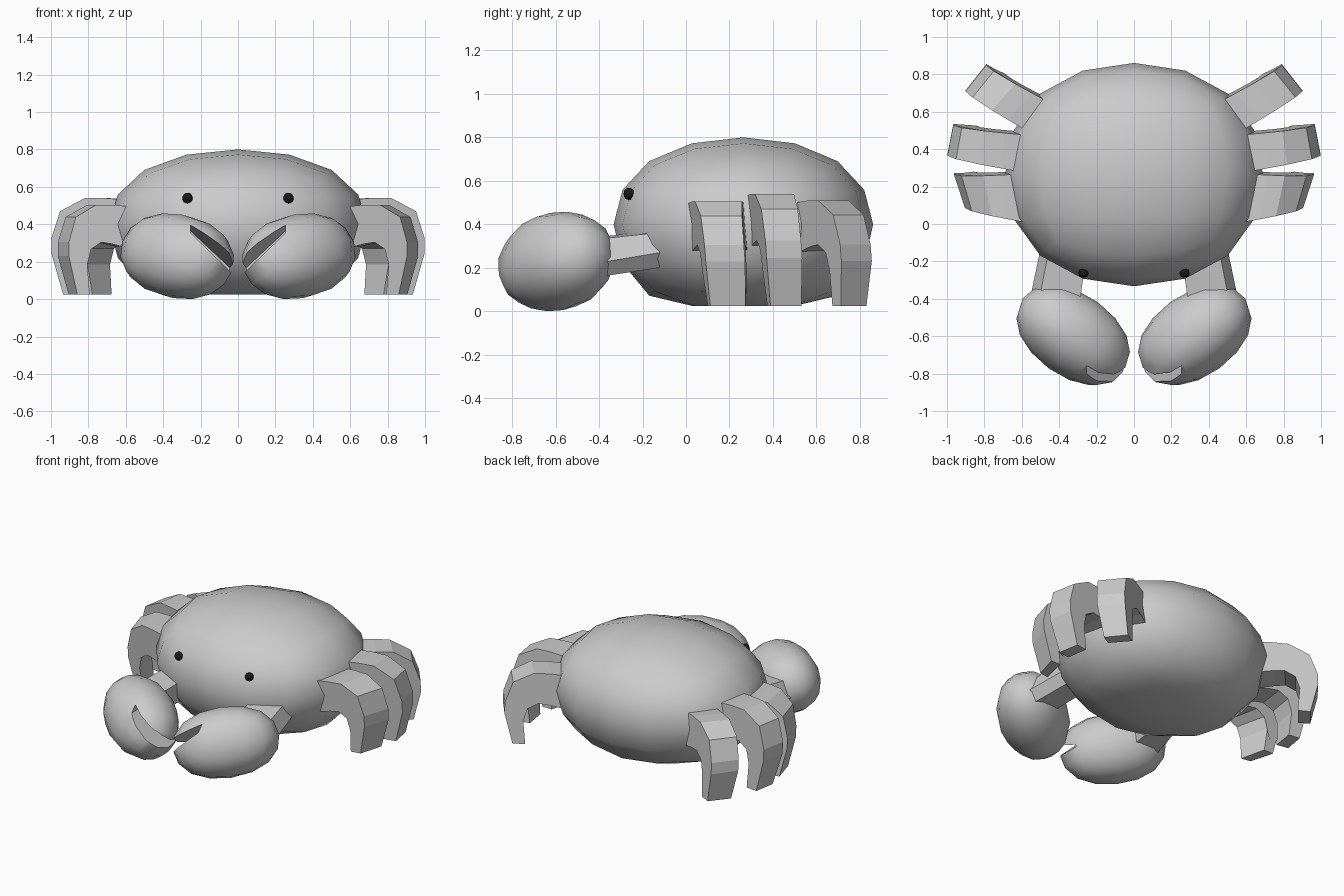
import bpy, bmesh
from math import radians
from mathutils import Vector, Matrix

if "Cube" in bpy.data.objects:
    bpy.data.objects.remove(bpy.data.objects["Cube"])


def evaluated_copy(ob):
    dg = bpy.context.evaluated_depsgraph_get()
    return bpy.data.meshes.new_from_object(ob.evaluated_get(dg))


def add(name, mesh, smooth=False):
    ob = bpy.data.objects.new(name, mesh)
    bpy.context.collection.objects.link(ob)
    for p in mesh.polygons:
        p.use_smooth = smooth
    return ob


def from_bmesh(name, bm, smooth=False):
    bmesh.ops.recalc_face_normals(bm, faces=bm.faces[:])
    mesh = bpy.data.meshes.new(name)
    bm.to_mesh(mesh)
    bm.free()
    return add(name, mesh, smooth)


def ball(name, centre, radii, rot=Matrix(), floor=None):
    """Rounded cube: two subdivision levels, stretched to the given radii."""
    bm = bmesh.new()
    bmesh.ops.create_cube(bm, size=2)
    ob = from_bmesh(name, bm)
    sub = ob.modifiers.new("Round", 'SUBSURF')
    sub.levels = sub.render_levels = 2
    mesh = evaluated_copy(ob)
    ob.modifiers.clear()
    ob.data = mesh
    k = max(v.co.x for v in mesh.vertices)
    for v in mesh.vertices:
        p = Vector([c / k * r for c, r in zip(v.co, radii)])
        if floor is not None and p.z < 0:
            p.z *= 1.13
        v.co = rot @ p + Vector(centre)
        if floor is not None:
            v.co.z = max(v.co.z, floor)
    for p in mesh.polygons:
        p.use_smooth = True
    return ob


def loft(name, ring_a, ring_b):
    """Solid between two matching outlines."""
    bm = bmesh.new()
    a = [bm.verts.new(p) for p in ring_a]
    b = [bm.verts.new(p) for p in ring_b]
    n = len(a)
    bm.faces.new(a)
    bm.faces.new(b[::-1])
    for i in range(n):
        bm.faces.new((a[i], b[i], b[(i + 1) % n], a[(i + 1) % n]))
    return from_bmesh(name, bm)


# Shell, fuller and flattened underneath
ball("shell", (0, 0.264, 0.40), (0.69, 0.597, 0.40), floor=0.025)

black = bpy.data.materials.new("black")
black.diffuse_color = (0.01, 0.01, 0.01, 1)
black.use_nodes = True
black.node_tree.nodes["Principled BSDF"].inputs["Base Color"].default_value = black.diffuse_color

# Leg arch: position along the leg (0 = root, 1 = outermost) and height
ARCH = [(-0.3, 0.53), (0.2, 0.545), (0.5, 0.545), (0.87, 0.475), (1, 0.33),
        (1, 0.25), (0.83, 0.03), (0.60, 0.03), (0.66, 0.20), (0.59, 0.29),
        (0.4, 0.33), (0.2, 0.32), (-0.3, 0.28)]
# Plan of each leg: front root, front end, back root, back end, height factor
LEGS = {
    "front_leg": ((0.615, 0.03), (0.904, 0.086), (0.65, 0.28), (0.963, 0.267), 0.93),
    "middle_leg": ((0.64, 0.30), (0.998, 0.366), (0.62, 0.495), (0.966, 0.53), 1.0),
    "rear_leg": ((0.62, 0.54), (0.90, 0.71), (0.48, 0.68), (0.79, 0.85), 0.94),
}


def leg_ring(s, root, end, root2, end2, k):
    """One side of a leg; it leans back going down and the foot narrows."""
    ring = []
    for t, z in ARCH:
        p = Vector(root).lerp(Vector(end), t)
        q = Vector(root2).lerp(Vector(end2), t)
        if z < 0.1:
            p = p.lerp(q, 0.08)
        lean = 0.07 * (0.32 - z)
        ring.append((s * p.x, p.y + lean, 0.025 + (z - 0.03) * k))
    return ring


for s, side in ((1, "right"), (-1, "left")):
    # Legs
    for name, (fr, fe, br, be, k) in LEGS.items():
        loft(f"{name}_{side}", leg_ring(s, fr, fe, br, be, k), leg_ring(s, br, be, fr, fe, k))

    # Eyes
    eye = ball(f"eye_{side}", (s * 0.27, -0.262, 0.54), (0.027, 0.025, 0.028))
    eye.data.materials.append(black)

    # Arms joining the claws to the shell
    inner = [(0.33, -0.42, 0.17), (0.51, -0.42, 0.155), (0.56, -0.42, 0.22),
             (0.51, -0.42, 0.33), (0.29, -0.42, 0.34)]
    outer = [(0.30, -0.06, 0.20), (0.44, -0.06, 0.21), (0.485, -0.06, 0.28),
             (0.44, -0.06, 0.37), (0.24, -0.06, 0.38)]
    loft(f"arm_{side}", [(s * x, y, z) for x, y, z in inner], [(s * x, y, z) for x, y, z in outer])

    # Claws, tilted tip-down, with a wedge-shaped slot at the tip
    rot = (Matrix.Rotation(s * radians(36), 3, 'Z') @ Matrix.Rotation(-s * radians(9), 3, 'Y')
           @ Matrix.Rotation(radians(-20), 3, 'X'))
    claw = ball(f"claw_{side}", (s * 0.325, -0.595, 0.229), (0.338, 0.217, 0.225), rot)
    front = [(0.255, 0.42), (0.255, 0.355), (-0.05, 0.06), (-0.05, 0.20)]
    back = [(0.255, 0.365), (0.255, 0.355), (-0.05, 0.06), (-0.05, 0.08)]
    cutter = loft("slot_cutter", [(s * x, -0.86, z) for x, z in front],
                  [(s * x, -0.62, z) for x, z in back])
    cutter.hide_render = True
    cut = claw.modifiers.new("Slot", 'BOOLEAN')
    cut.operation, cut.object, cut.solver = 'DIFFERENCE', cutter, 'EXACT'
    mesh = evaluated_copy(claw)
    claw.modifiers.clear()
    claw.data = mesh
    bpy.data.objects.remove(cutter)
    bpy.ops.object.select_all(action='DESELECT')
    claw.select_set(True)
    bpy.context.view_layer.objects.active = claw
    bpy.ops.object.shade_smooth_by_angle(angle=radians(40))
